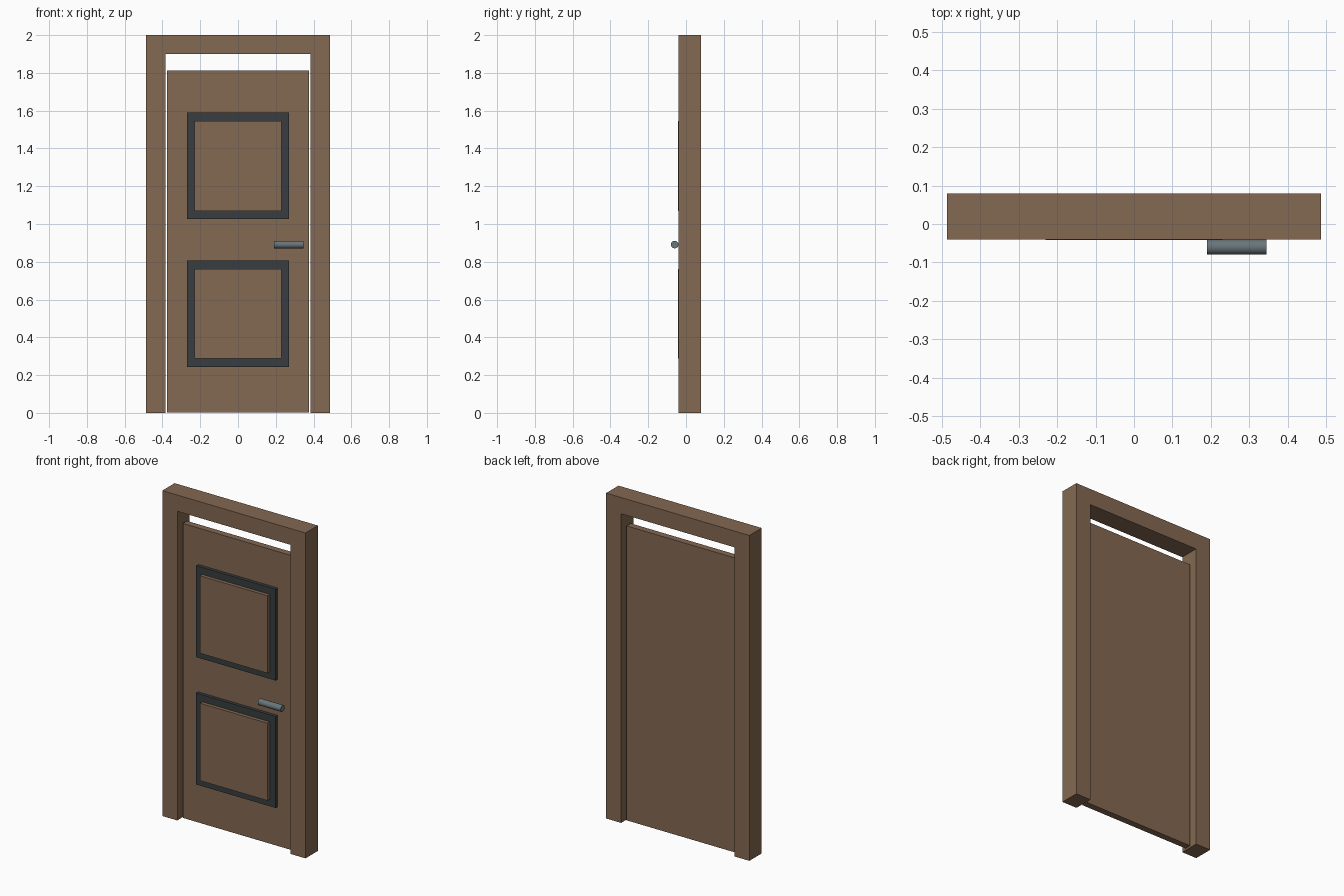
import bpy, bmesh, math
from mathutils import Matrix, Vector

if "Cube" in bpy.data.objects:
    bpy.data.objects.remove(bpy.data.objects["Cube"])


def material(name, rgb):
    m = bpy.data.materials.new(name)
    m.diffuse_color = (*rgb, 1)
    m.use_nodes = True
    m.node_tree.nodes["Principled BSDF"].inputs["Base Color"].default_value = m.diffuse_color
    return m


WOOD = material("brown_wood", (0.23, 0.14, 0.085))
DARK = material("dark_trim", (0.04, 0.047, 0.05))
METAL = material("grey_metal", (0.14, 0.18, 0.20))


def finish(name, bm, mat):
    bmesh.ops.recalc_face_normals(bm, faces=bm.faces)
    mesh = bpy.data.meshes.new(name)
    bm.to_mesh(mesh)
    bm.free()
    mesh.materials.append(mat)
    obj = bpy.data.objects.new(name, mesh)
    bpy.context.collection.objects.link(obj)
    return obj


def extrude_profile(name, points, y0, y1, mat):
    """Extrude an x-z outline from y0 to y1."""
    bm = bmesh.new()
    face = bm.faces.new([bm.verts.new((x, y0, z)) for x, z in points])
    ext = bmesh.ops.extrude_face_region(bm, geom=[face])
    verts = [g for g in ext["geom"] if isinstance(g, bmesh.types.BMVert)]
    bmesh.ops.translate(bm, verts=verts, vec=(0, y1 - y0, 0))
    return finish(name, bm, mat)


def slab(name, half_w, z0, z1, y0, y1, mat):
    outline = [(-half_w, z0), (half_w, z0), (half_w, z1), (-half_w, z1)]
    return extrude_profile(name, outline, y0, y1, mat)


# Door frame: two jambs and lintel in one piece
W, IN = 0.487, 0.385
extrude_profile("door_frame",
                [(-W, 0), (-IN, 0), (-IN, 1.9), (IN, 1.9),
                 (IN, 0), (W, 0), (W, 2), (-W, 2)], -0.04, 0.08, WOOD)

# Door leaf, recessed in the frame
slab("door_leaf", 0.375, 0.003, 1.813, 0.0, 0.04, WOOD)

# Dark trims with raised panels on the front
for label, zc in (("lower", 0.525), ("upper", 1.308)):
    slab(label + "_trim", 0.27, zc - 0.281, zc + 0.281, -0.02, 0.005, DARK)
    slab(label + "_panel", 0.23, zc - 0.238, zc + 0.238, -0.042, -0.015, WOOD)

# Handle bar
bm = bmesh.new()
bmesh.ops.create_cone(bm, cap_ends=True, segments=32, radius1=0.02,
                      radius2=0.02, depth=0.155,
                      matrix=Matrix.Translation((0.268, -0.06, 0.891))
                      @ Matrix.Rotation(math.pi / 2, 4, 'Y'))
handle = finish("handle", bm, METAL)
bpy.context.view_layer.objects.active = handle
handle.select_set(True)
bpy.ops.object.shade_smooth_by_angle(angle=math.radians(30))
